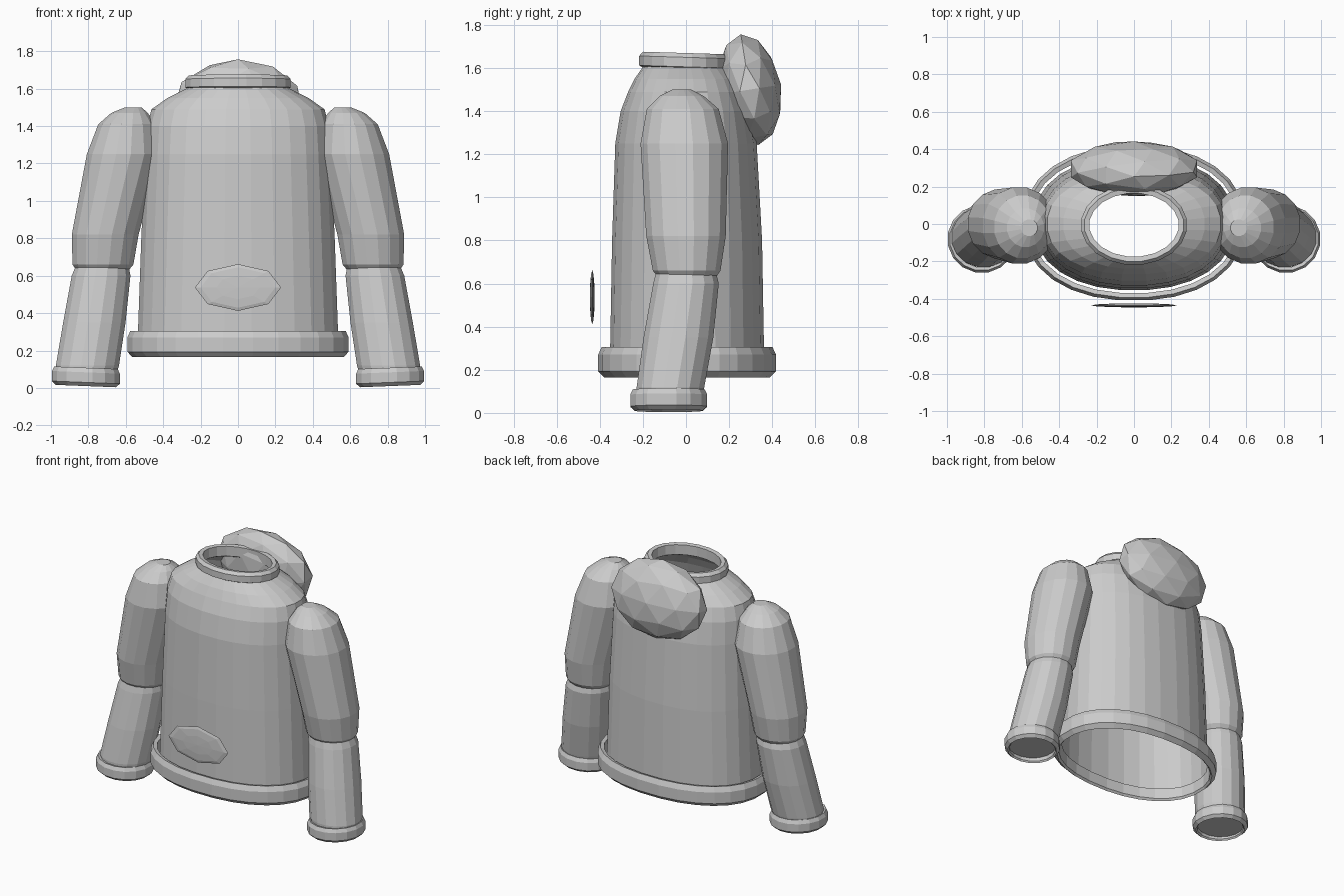
import bpy, bmesh, math
from mathutils import Matrix

cube = bpy.data.objects.get("Cube")
if cube:
    bpy.data.objects.remove(cube)

GREY = (0.6, 0.6, 0.6, 1)
cloth = bpy.data.materials.new("grey cloth")
cloth.use_nodes = True
cloth.diffuse_color = GREY
cloth.node_tree.nodes["Principled BSDF"].inputs["Base Color"].default_value = GREY


def finish(name, bm):
    bmesh.ops.recalc_face_normals(bm, faces=bm.faces[:])
    mesh = bpy.data.meshes.new(name)
    bm.to_mesh(mesh)
    bm.free()
    mesh.materials.append(cloth)
    obj = bpy.data.objects.new(name, mesh)
    bpy.context.collection.objects.link(obj)
    return obj


def loft(name, rings, sides, power=2.0, side=1, tilt=(0, 0), caps=False, loop=False):
    """Skin oval rings given as (z, centre x, centre y, radius x, radius y)."""
    bm = bmesh.new()
    rows = []
    for z, cx, cy, rx, ry in rings:
        row = []
        for i in range(sides):
            a = math.tau * (i + 0.5) / sides
            c, s = math.cos(a), math.sin(a)
            dx = rx * math.copysign(abs(c) ** (2 / power), c)
            dy = ry * math.copysign(abs(s) ** (2 / power), s)
            row.append(bm.verts.new((side * (cx + dx), cy + dy, z + tilt[0] * dx + tilt[1] * dy)))
        rows.append(row)
    pairs = list(zip(rows, rows[1:]))
    if loop:
        pairs.append((rows[-1], rows[0]))
    for lo, hi in pairs:
        for i in range(sides):
            j = (i + 1) % sides
            bm.faces.new((lo[i], lo[j], hi[j], hi[i]))
    if caps:
        bm.faces.new(rows[0])
        bm.faces.new(rows[-1])
    return finish(name, bm)


def band(name, z0, z1, cx, cy, rx, ry, wall, sides, **kw):
    """Closed ring with a rounded outer edge."""
    h = z1 - z0
    section = [(z0, 0.7), (z0 + 0.2 * h, 0), (z1 - 0.25 * h, 0), (z1, 0.4),
               (z1 - 0.05 * h, 1), (z0 + 0.1 * h, 1)]
    rings = [(z, cx, cy, rx - wall * t, ry - wall * t) for z, t in section]
    return loft(name, rings, sides, loop=True, **kw)


def ellipsoid(name, centre, radii, turn, detail=2):
    bm = bmesh.new()
    bmesh.ops.create_icosphere(bm, subdivisions=detail, radius=1)
    bm.transform(Matrix.Translation(centre) @ Matrix.Rotation(turn, 4, 'X')
                 @ Matrix.Diagonal((*radii, 1)))
    return finish(name, bm)


# Torso shell, open at the waist and neck
loft("body", [
    (0.24, 0, 0.005, 0.54, 0.36),
    (0.80, 0, 0.005, 0.52, 0.35),
    (1.25, 0, 0, 0.50, 0.33),
    (1.40, 0, 0, 0.49, 0.305),
    (1.49, 0, 0, 0.465, 0.27),
    (1.55, 0, 0, 0.38, 0.24),
    (1.60, 0, -0.005, 0.28, 0.20),
    (1.62, 0, -0.005, 0.25, 0.19)], 28, power=2.2)

# Waistband and collar
band("waistband", 0.165, 0.305, 0, 0.005, 0.595, 0.415, 0.04, 28, power=2.2)
band("collar", 1.59, 1.67, 0, -0.005, 0.285, 0.215, 0.045, 20, tilt=(0, -0.03))

# Folded hood resting behind the neck
ellipsoid("hood", (0, 0.295, 1.5), (0.355, 0.148, 0.26), math.radians(9))

# Sleeves and cuffs
for word, side in (("left", 1), ("right", -1)):
    loft(word + "_upper_sleeve", [
        (0.62, 0.725, 0.005, 0.135, 0.13),
        (0.66, 0.722, 0.003, 0.166, 0.16),
        (0.82, 0.71, 0, 0.182, 0.188),
        (1.25, 0.612, -0.008, 0.2, 0.207),
        (1.41, 0.595, -0.015, 0.155, 0.17),
        (1.47, 0.58, -0.02, 0.1, 0.105),
        (1.50, 0.56, -0.02, 0.045, 0.045)], 16, side=side, caps=True)
    loft(word + "_lower_sleeve", [
        (0.04, 0.815, -0.08, 0.16, 0.15),
        (0.12, 0.805, -0.072, 0.172, 0.16),
        (0.35, 0.768, -0.035, 0.17, 0.165),
        (0.60, 0.732, 0, 0.16, 0.155),
        (0.70, 0.72, 0, 0.13, 0.13)], 16, side=side, caps=True)
    band(word + "_cuff", 0.01, 0.108, 0.813, -0.08, 0.185, 0.182, 0.03, 16,
         side=side, tilt=(0.04, 0))

# Front pocket: thin faceted disc standing off the body
bm = bmesh.new()
bmesh.ops.create_uvsphere(bm, u_segments=8, v_segments=6, radius=1)
bm.transform(Matrix.Translation((0, -0.435, 0.537)) @ Matrix.Diagonal((0.23, 0.011, 0.125, 1))
             @ Matrix.Rotation(math.pi / 2, 4, 'X'))
finish("pocket", bm)
